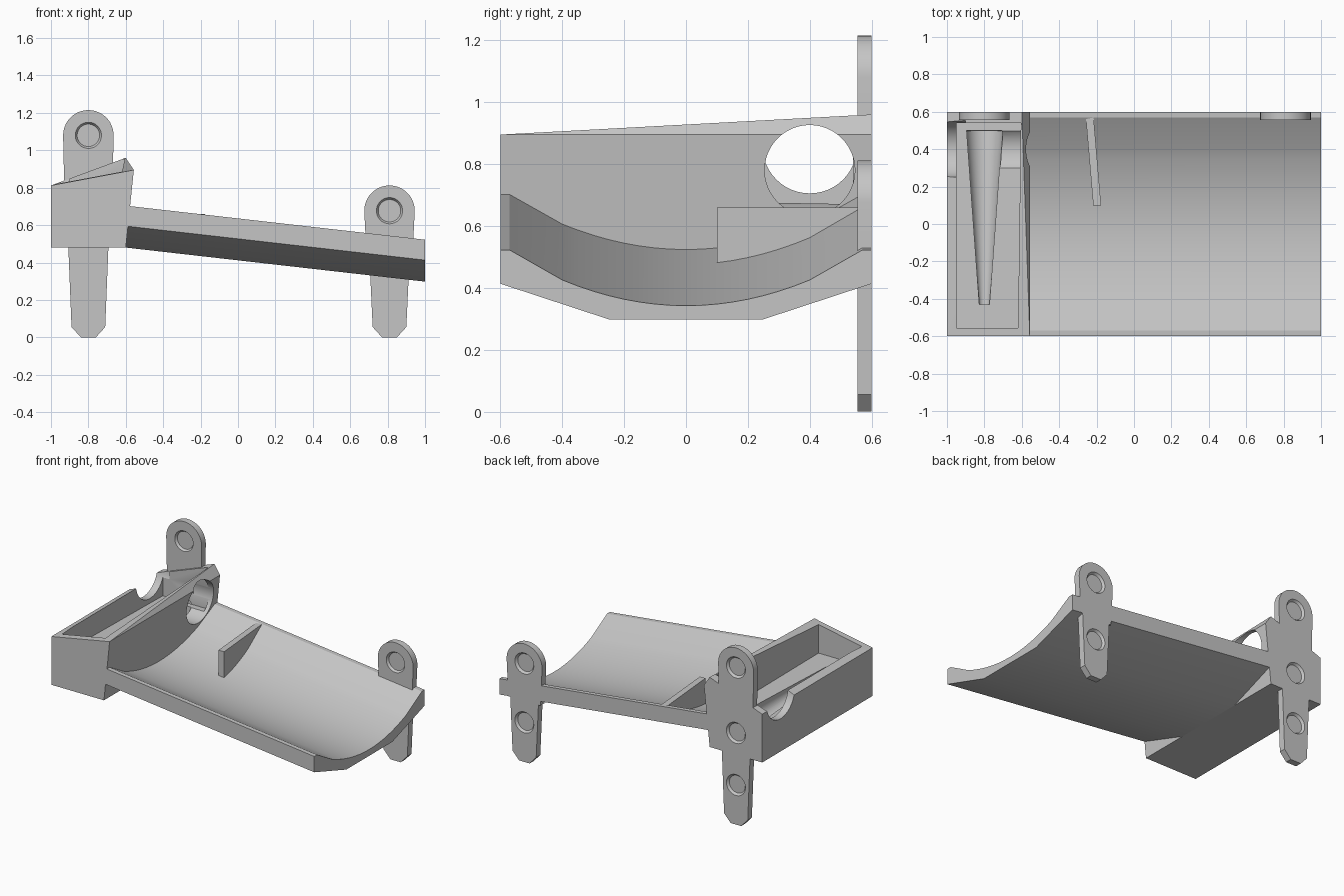
import bpy, bmesh, math
from mathutils import Vector

cube = bpy.data.objects.get("Cube")
if cube:
    bpy.data.objects.remove(cube)

grey = bpy.data.materials.new("light_grey")
grey.use_nodes = True
GREY = (0.56, 0.56, 0.56, 1)
grey.diffuse_color = GREY
grey.node_tree.nodes["Principled BSDF"].inputs["Base Color"].default_value = GREY


def make(name, bm):
    bmesh.ops.recalc_face_normals(bm, faces=bm.faces)
    mesh = bpy.data.meshes.new(name)
    bm.to_mesh(mesh)
    bm.free()
    mesh.materials.append(grey)
    ob = bpy.data.objects.new(name, mesh)
    bpy.context.collection.objects.link(ob)
    return ob


def loft(name, ring, shift):
    """Solid swept from a closed ring of points along a shift vector."""
    bm = bmesh.new()
    a = [bm.verts.new(p) for p in ring]
    b = [bm.verts.new(Vector(p) + Vector(shift)) for p in ring]
    bm.faces.new(a)
    bm.faces.new(b[::-1])
    for i in range(len(a)):
        j = (i + 1) % len(a)
        bm.faces.new((a[i], a[j], b[j], b[i]))
    return make(name, bm)


def hull(name, points):
    bm = bmesh.new()
    for p in points:
        bm.verts.new(p)
    bmesh.ops.convex_hull(bm, input=bm.verts[:])
    bmesh.ops.dissolve_limit(bm, angle_limit=0.01, verts=bm.verts[:], edges=bm.edges[:])
    return make(name, bm)


def rod(p, q, r1, r2=None):
    """Round cutter from p to q, tapering from r1 to r2."""
    p, q = Vector(p), Vector(q)
    bm = bmesh.new()
    bmesh.ops.create_cone(bm, cap_ends=True, segments=48, radius1=r1,
                          radius2=r1 if r2 is None else r2, depth=(q - p).length)
    rot = (q - p).to_track_quat('Z', 'Y').to_matrix()
    for v in bm.verts:
        v.co = rot @ v.co + (p + q) / 2
    return make("cutter", bm)


def cut(ob, cutter):
    mod = ob.modifiers.new("cut", 'BOOLEAN')
    mod.operation = 'DIFFERENCE'
    mod.solver = 'EXACT'
    mod.object = cutter
    bpy.context.view_layer.objects.active = ob
    bpy.ops.object.modifier_apply(modifier=mod.name)
    bpy.data.objects.remove(cutter)


# Sloping trough with a curved channel
half = [(i * 0.05, 0.342 + 0.52 * (i * 0.05) ** 2) for i in range(9)] + [(0.57, 0.522), (0.6, 0.522)]
channel = [(-y, z) for y, z in half[:0:-1]] + half
under = [(0.6, 0.413), (0.25, 0.298), (-0.25, 0.298), (-0.6, 0.413)]
trough = loft("trough", [(1, y, z) for y, z in channel + under], (-1.6, 0, 0.182))

# Thin divider fin standing in the trough
side = [(0.1, 0.46), (0.3, 0.5), (0.58, 0.6), (0.58, 0.66), (0.1, 0.66)]
fin = loft("divider_fin", [(-0.218 - (y - 0.1) * 0.085, y, z) for y, z in side], (0.042, 0, 0))

# Collecting box with a leaning right wall and sloping rim
section = [(-1, 0.48), (-0.6, 0.48), (-0.557, 0.895), (-1, 0.812)]
box = hull("collecting_box", [(x, y, z) for x, z in section for y in (-0.6, 0.6)] + [(-0.6, 0.6, 0.96)])
floor = [(-0.95, -0.555, 0.69), (-0.62, -0.555, 0.69), (-0.605, 0.54, 0.67), (-0.95, 0.54, 0.67)]
cut(box, hull("cavity", floor + [(x, y, 1.1) for x, y, z in floor]))

# Scalloped left rim, round exit to the trough, tapered floor groove
for y in (-0.37, 0.015, 0.4):
    cut(box, rod((-1.1, y, 0.858), (-0.9, y, 0.858), 0.153))
cut(box, rod((-0.72, 0.4, 0.78), (-0.4, 0.4, 0.78), 0.146))
cut(box, rod((-0.8, 0.5, 0.64), (-0.8, -0.43, 0.675), 0.1, 0.03))


def post(name, x, head_z, step_z):
    """Flat mounting post: round head, shoulder, tapering leg."""
    outline = [(0.135 * math.cos(a), head_z + 0.135 * math.sin(a))
               for a in (math.pi * i / 24 for i in range(25))]
    right = [(0.122, step_z), (0.107, step_z), (0.09, 0.055), (0.04, 0)]
    outline += [(-u, z) for u, z in right] + right[::-1]
    return loft(name, [(x + u, 0.555, z) for u, z in outline], (0, 0.045, 0))


def drill(ob, x, z):
    """Screw hole with a slight countersink on both sides."""
    cut(ob, rod((x, 0.4, z), (x, 0.7, z), 0.062))
    cut(ob, rod((x, 0.54, z), (x, 0.57, z), 0.08, 0.06))
    cut(ob, rod((x, 0.61, z), (x, 0.585, z), 0.08, 0.06))


left_post = post("tall_post", -0.8, 1.08, 0.48)
right_post = post("short_post", 0.81, 0.677, 0.42)
for z in (1.08, 0.63, 0.272):
    drill(left_post, -0.8, z)
drill(box, -0.8, 0.63)
for z in (0.677, 0.272):
    drill(right_post, 0.81, z)

# Smooth curves, sharp edges
for ob in (trough, fin, box, left_post, right_post):
    bpy.ops.object.select_all(action='DESELECT')
    ob.select_set(True)
    bpy.context.view_layer.objects.active = ob
    bpy.ops.object.shade_smooth_by_angle(angle=math.radians(25))
